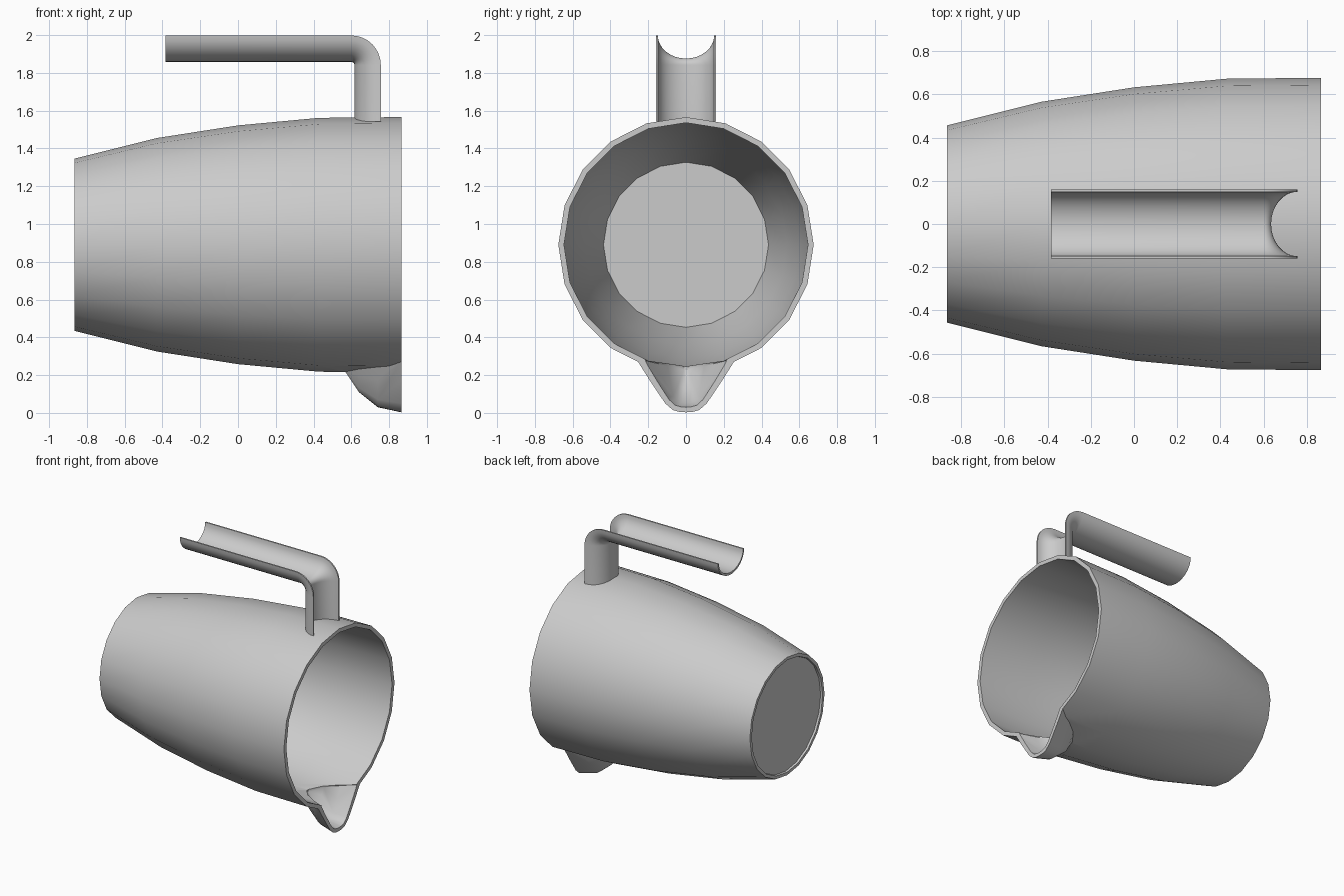
import bpy
import bmesh
import math

if "Cube" in bpy.data.objects:
    bpy.data.objects.remove(bpy.data.objects["Cube"], do_unlink=True)

AXIS_Z = 0.89      # height of the jug's horizontal axis
SIDES = 20

grey = bpy.data.materials.new("light_grey")
grey.use_nodes = True
grey.diffuse_color = (0.6, 0.6, 0.6, 1)
grey.node_tree.nodes["Principled BSDF"].inputs["Base Color"].default_value = (0.6, 0.6, 0.6, 1)


def finish(name, bm):
    """Turn a bmesh into a coloured object."""
    bmesh.ops.recalc_face_normals(bm, faces=bm.faces)
    mesh = bpy.data.meshes.new(name)
    bm.to_mesh(mesh)
    bm.free()
    mesh.materials.append(grey)
    obj = bpy.data.objects.new(name, mesh)
    bpy.context.collection.objects.link(obj)
    return obj


def loft(name, rings):
    """Skin a list of closed rings and cap both ends."""
    bm = bmesh.new()
    rows = [[bm.verts.new(p) for p in ring] for ring in rings]
    n = len(rows[0])
    for a, b in zip(rows, rows[1:]):
        for i in range(n):
            j = (i + 1) % n
            bm.faces.new((a[i], a[j], b[j], b[i]))
    bm.faces.new(rows[0])
    bm.faces.new(rows[-1])
    return finish(name, bm)


def lathe(name, profile):
    """Revolve (x, radius) points around the jug's axis."""
    angles = [2 * math.pi * i / SIDES for i in range(SIDES)]
    return loft(name, [[(x, r * math.sin(a), AXIS_Z + r * math.cos(a)) for a in angles]
                       for x, r in profile])


def spout_hull(name, stations, scale_y, lift):
    """Convex spout volume from (x, width factor, lowest z) stations."""
    half = [(0.0, 0.0), (0.035, 0.008), (0.07, 0.045), (0.11, 0.17), (0.19, 0.6), (0.26, 1.0)]
    bm = bmesh.new()
    for x, width, low in stations:
        top = 0.225 + 0.055 * width
        for y, t in half:
            for side in ((1, -1) if y else (1,)):
                bm.verts.new((x, side * y * width * scale_y, low + (top - low) * t + lift * (1 - t)))
        bm.verts.new((x, 0, 0.38))
    result = bmesh.ops.convex_hull(bm, input=bm.verts[:])
    inside = {v for v in result["geom_interior"] + result["geom_unused"]
              if isinstance(v, bmesh.types.BMVert)}
    bmesh.ops.delete(bm, geom=list(inside), context='VERTS')
    return finish(name, bm)


def combine(target, tool, operation):
    """Apply a boolean and discard the tool object."""
    tool.hide_render = True
    mod = target.modifiers.new("boolean", 'BOOLEAN')
    mod.operation = operation
    mod.solver = 'EXACT'
    mod.object = tool
    bpy.context.view_layer.objects.active = target
    bpy.ops.object.modifier_apply(modifier=mod.name)
    bpy.data.objects.remove(tool, do_unlink=True)


def smooth(obj, degrees):
    bpy.ops.object.select_all(action='DESELECT')
    obj.select_set(True)
    bpy.context.view_layer.objects.active = obj
    bpy.ops.object.shade_smooth_by_angle(angle=math.radians(degrees))


# Jug body: outer barrel with a shallow recess in its base
wall = [(-0.43, 0.565), (0.0, 0.632), (0.43, 0.672), (0.865, 0.676)]
jug = lathe("jug_body", [(-0.85, 0.43), (-0.865, 0.433), (-0.865, 0.456)] + wall)

# Pouring spout under the mouth, then both hollowed out
stations = [(0.57, 0.05, 0.215), (0.64, 0.42, 0.11), (0.74, 0.72, 0.03), (0.865, 1.0, 0.003)]
combine(jug, spout_hull("spout", stations, 1.0, 0.0), 'UNION')
cavity = [(-0.825, 0.437)] + [(x, r - 0.03) for x, r in wall] + [(0.95, 0.646)]
combine(jug, lathe("cavity_cutter", cavity), 'DIFFERENCE')
inner = [(x + 0.025, w, z) for x, w, z in stations] + [(0.95, 1.0, 0.003)]
combine(jug, spout_hull("spout_cutter", inner, 0.88, 0.022), 'DIFFERENCE')
smooth(jug, 32)

# Handle: channel section as (across, depth below the open edge)
STEPS = 16
arc = [math.pi * i / STEPS for i in range(STEPS + 1)]
section = [(0.16 * math.cos(a), 0.14 * math.sin(a)) for a in arc]
section += [(0.149 * math.cos(a), 0.122 * math.sin(a)) for a in reversed(arc)]

# Sweep it along the grip, round the bend and down to the body
PIVOT_X, PIVOT_Z, RADIUS = 0.6, 1.842, 0.156
path = [(-0.385, PIVOT_Z, 0.0)]
path += [(PIVOT_X, PIVOT_Z, math.pi / 2 * i / 8) for i in range(9)]
path += [(PIVOT_X, 1.542, math.pi / 2)]
rings = [[(x + (RADIUS - d) * math.sin(a), y, z + (RADIUS - d) * math.cos(a)) for y, d in section]
         for x, z, a in path]
handle = loft("handle", rings)
smooth(handle, 35)
